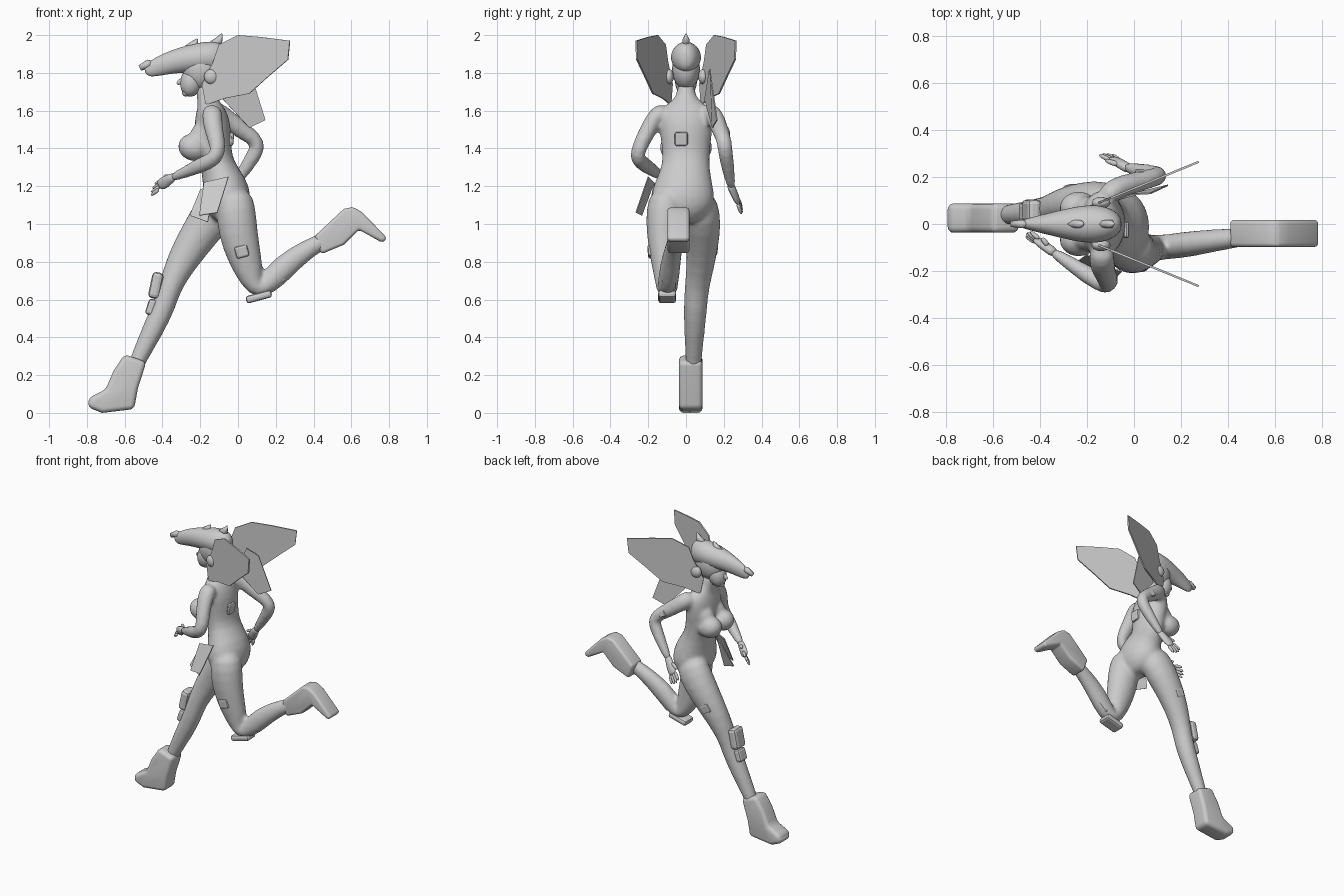
import bpy
import bmesh
from math import cos, sin, pi, radians
from mathutils import Vector, Matrix

start_cube = bpy.data.objects.get("Cube")
if start_cube:
    bpy.data.objects.remove(start_cube)

grey = bpy.data.materials.new("plain grey")
grey.use_nodes = True
grey.diffuse_color = (.6, .6, .6, 1)
grey.node_tree.nodes["Principled BSDF"].inputs["Base Color"].default_value = (.6, .6, .6, 1)


def finish(name, bm, smooth=True):
    """Turn a bmesh into a named, coloured object."""
    bmesh.ops.recalc_face_normals(bm, faces=bm.faces)
    mesh = bpy.data.meshes.new(name)
    bm.to_mesh(mesh)
    bm.free()
    mesh.materials.append(grey)
    obj = bpy.data.objects.new(name, mesh)
    bpy.context.collection.objects.link(obj)
    if smooth:
        mesh.shade_smooth()
    return obj


def add_tube(bm, rows, sides=12):
    """Loft ellipses along a path; row = x, y, z, depth radius, width radius."""
    centres = [Vector(r[:3]) for r in rows]
    rings = []
    for i, (centre, row) in enumerate(zip(centres, rows)):
        tangent = (centres[min(i + 1, len(rows) - 1)] - centres[max(i - 1, 0)]).normalized()
        wide = Vector((0, 1, 0))
        wide = (wide - tangent * wide.dot(tangent)).normalized()
        deep = tangent.cross(wide)
        ring = []
        for k in range(sides):
            angle = 2 * pi * k / sides
            offset = deep * cos(angle) * row[3] + wide * sin(angle) * row[4]
            ring.append(bm.verts.new(centre + offset * 1.04))
        rings.append(ring)
    for low, high in zip(rings, rings[1:]):
        for k in range(sides):
            n = (k + 1) % sides
            bm.faces.new((low[k], low[n], high[n], high[k]))
    bm.faces.new(rings[0][::-1])
    bm.faces.new(rings[-1])


def add_ball(bm, centre, size, tilt=0):
    matrix = Matrix.Translation(centre) @ Matrix.Rotation(radians(tilt), 4, 'Y') @ Matrix.Diagonal((*size, 1))
    bmesh.ops.create_uvsphere(bm, u_segments=20, v_segments=12, radius=1, matrix=matrix)


def subdivide(obj, levels=2):
    mod = obj.modifiers.new("subdivision", 'SUBSURF')
    mod.levels = mod.render_levels = levels


def plate(name, points, thickness=.006):
    bm = bmesh.new()
    bm.faces.new([bm.verts.new(p) for p in points])
    obj = finish(name, bm, smooth=False)
    mod = obj.modifiers.new("thickness", 'SOLIDIFY')
    mod.thickness = thickness
    mod.offset = 0


def pad(name, centre, size, tilt=0, turn=0, bevel=.012):
    bm = bmesh.new()
    matrix = (Matrix.Translation(centre) @ Matrix.Rotation(radians(tilt), 4, 'Y')
              @ Matrix.Rotation(radians(turn), 4, 'X') @ Matrix.Diagonal((*size, 1)))
    bmesh.ops.create_cube(bm, size=1, matrix=matrix)
    obj = finish(name, bm, smooth=False)
    mod = obj.modifiers.new("bevel", 'BEVEL')
    mod.width = bevel
    mod.segments = 2


def boot(name, profile, centre_y, half_width):
    """Side profile extruded across y, with rounded edges."""
    bm = bmesh.new()
    near = [bm.verts.new((x, centre_y - half_width, z)) for x, z in profile]
    far = [bm.verts.new((x, centre_y + half_width, z)) for x, z in profile]
    bm.faces.new(near)
    bm.faces.new(far[::-1])
    for i in range(len(near)):
        n = (i + 1) % len(near)
        bm.faces.new((near[i], far[i], far[n], near[n]))
    obj = finish(name, bm)
    mod = obj.modifiers.new("bevel", 'BEVEL')
    mod.width = .028
    mod.segments = 4
    mod.limit_method = 'ANGLE'
    mod.angle_limit = radians(40)


def hand(name, wrist, tip, across):
    wrist, tip, across = Vector(wrist), Vector(tip), Vector(across).normalized()
    knuckle = wrist.lerp(tip, .55)
    bm = bmesh.new()
    add_tube(bm, [(*wrist.lerp(tip, t), a, b) for t, a, b in
                  ((-.15, .022, .022), (.15, .026, .02), (.4, .034, .018), (.65, .026, .014))])
    for i in range(4):
        spread = across * (i - 1.5) * .016
        end = tip - (tip - knuckle) * (.12 * abs(i - 1.5))
        add_tube(bm, [(*(knuckle.lerp(end, t) + spread * (1 + t * .4)), r, r) for t, r in
                      ((0, .011), (.5, .011), (1, .007))], 8)
    thumb = wrist.lerp(tip, .2)
    add_tube(bm, [(*(thumb.lerp(tip, t * .4) + across * (.02 + .03 * t)), r, r) for t, r in
                  ((0, .013), (.6, .012), (1, .008))], 8)
    subdivide(finish(name, bm), 1)


# Body: torso, neck, legs and arms fused into one skin
bm = bmesh.new()
add_tube(bm, [(-.07, -.01, 1.0, .06, .08), (-.055, -.015, 1.06, .11, .15), (-.055, -.02, 1.13, .13, .175),
              (-.07, -.01, 1.21, .12, .155), (-.11, 0, 1.31, .085, .122), (-.13, 0, 1.41, .095, .128),
              (-.135, 0, 1.52, .1, .145), (-.145, 0, 1.6, .08, .14), (-.16, 0, 1.645, .055, .085),
              (-.17, 0, 1.67, .048, .05), (-.185, 0, 1.76, .045, .045)])
add_tube(bm, [(-.08, .07, 1.16, .1, .08), (-.13, .085, 1.05, .115, .1), (-.21, .09, .94, .1, .092),
              (-.3, .08, .8, .083, .075), (-.36, .058, .67, .06, .065), (-.39, .05, .57, .062, .063),
              (-.45, .045, .44, .058, .056), (-.53, .04, .28, .043, .042), (-.56, .04, .2, .04, .04)])
add_tube(bm, [(-.03, -.09, 1.18, .1, .09), (-.01, -.115, 1.07, .105, .1), (.0, -.12, .95, .105, .09),
              (.035, -.115, .82, .09, .075), (.075, -.105, .7, .066, .06), (.105, -.1, .645, .05, .055),
              (.16, -.095, .685, .062, .054), (.24, -.085, .77, .068, .055), (.34, -.07, .85, .055, .048),
              (.43, -.06, .9, .045, .042), (.5, -.05, .94, .04, .04)])
add_tube(bm, [(-.13, -.1, 1.61, .05, .04), (-.14, -.15, 1.585, .057, .05), (-.13, -.2, 1.5, .05, .045),
              (-.1, -.255, 1.39, .043, .04), (-.12, -.26, 1.345, .043, .042), (-.2, -.215, 1.31, .042, .04),
              (-.29, -.155, 1.27, .03, .028), (-.36, -.11, 1.24, .022, .022)])
add_tube(bm, [(-.13, .1, 1.61, .05, .04), (-.09, .15, 1.58, .055, .05), (0, .175, 1.51, .048, .045),
              (.09, .2, 1.45, .043, .04), (.11, .205, 1.41, .043, .04), (.07, .215, 1.34, .04, .038),
              (.01, .23, 1.25, .03, .03), (-.04, .245, 1.18, .022, .022)])
for side in (-1, 1):
    add_ball(bm, (-.235, side * .068, 1.405), (.085, .072, .072), 20)
    add_ball(bm, (-.185, side * .06, 1.47), (.07, .06, .075), 30)
body = finish("body", bm)
subdivide(body, 1)
remesh = body.modifiers.new("fuse", 'REMESH')
remesh.mode = 'VOXEL'
remesh.voxel_size = .012
remesh.use_smooth_shade = True
soften = body.modifiers.new("soften", 'SMOOTH')
soften.iterations = 6

# Head with jaw and nose
bm = bmesh.new()
add_ball(bm, (-.19, 0, 1.82), (.105, .074, .11))
add_ball(bm, (-.245, 0, 1.755), (.06, .058, .082), 12)
add_ball(bm, (-.275, 0, 1.695), (.022, .026, .02))
add_ball(bm, (-.303, 0, 1.755), (.025, .012, .014), -35)
finish("head", bm)

hand("left_hand", (-.35, -.115, 1.245), (-.46, -.035, 1.175), (.1, .1, .3))
hand("right_hand", (-.03, .24, 1.195), (-.13, .3, 1.06), (-.4, 0, .3))

# Beaked helmet with crest spikes
bm = bmesh.new()
add_tube(bm, [(-.495, 0, 1.802, .028, .012), (-.43, 0, 1.832, .05, .03), (-.34, 0, 1.86, .062, .052),
              (-.25, 0, 1.875, .075, .074), (-.17, 0, 1.885, .082, .083), (-.1, 0, 1.88, .085, .07),
              (-.05, 0, 1.88, .05, .03)])
subdivide(finish("helmet", bm))
for i, (x, z, height) in enumerate(((-.23, 1.945, .05), (-.1, 1.965, .06), (-.47, 1.845, .025))):
    bm = bmesh.new()
    add_tube(bm, [(x - .05, 0, z - .02, .015, .014), (x, 0, z + .005, .022, .02),
                  (x + .015, 0, z + height * .7, .004, .004)], 6)
    finish("crest_spike_%d" % i, bm)

# Swept side fins and round ear caps
fin = ((-.17, 1.63), (-.19, 1.74), (-.13, 1.86), (-.1, 1.95), (0, 2), (.12, 1.99),
       (.275, 1.97), (.265, 1.87), (.16, 1.78), (.06, 1.69), (-.07, 1.665))
for side, label in ((-1, "left"), (1, "right")):
    plate(label + "_fin", [(x, side * (.09 + .41 * (x + .15)), z) for x, z in fin], .009)
    bm = bmesh.new()
    add_ball(bm, (-.14, side * .09, 1.78), (.04, .025, .04))
    finish(label + "_ear_cap", bm)

# Hanging back panel and hip flaps
plate("back_panel", [(-.08, .1, 1.66), (-.02, .125, 1.82), (.07, .13, 1.79),
                     (.145, .165, 1.55), (.06, .14, 1.51)])
plate("hip_flap", [(-.18, -.17, 1.22), (-.05, -.2, 1.25), (-.11, -.265, 1.06), (-.205, -.235, 1.045)])
plate("front_hip_flap", [(-.2, -.13, 1.18), (-.12, -.17, 1.22), (-.16, -.2, 1.01), (-.255, -.17, 1.045)])

# Boots
boot("front_boot", [(-.6, .31), (-.66, .22), (-.7, .125), (-.79, .08), (-.795, .03), (-.72, 0),
                    (-.55, .02), (-.53, .13), (-.485, .27)], .025, .062)
boot("rear_boot", [(.405, .935), (.56, 1.08), (.61, 1.09), (.66, 1.06), (.79, .925), (.765, .9),
                   (.64, .97), (.56, .89), (.44, .84)], -.04, .058)

# Knee, shin, thigh, arm and back pads
pad("front_knee_pad", (-.435, .055, .675), (.06, .1, .14), 12, 0, .02)
pad("front_shin_pad", (-.46, .05, .56), (.045, .08, .085), 18, 0, .015)
pad("rear_knee_pad", (.11, -.1, .615), (.14, .095, .04), -15, 0, .015)
pad("rear_shin_pad", (.21, -.09, .69), (.09, .075, .035), -40, 0, .012)
pad("left_thigh_pad", (.02, -.185, .855), (.07, .035, .065), -15, 5)
pad("right_thigh_pad", (-.26, .15, .87), (.07, .035, .065), 30, -8)
pad("left_arm_pad", (-.125, -.25, 1.415), (.04, .03, .045), -10, -25, .006)
pad("right_arm_pad", (.03, .215, 1.485), (.045, .03, .04), 30, 15, .006)
pad("spine_pad", (-.035, -.025, 1.45), (.025, .07, .075), 5)
